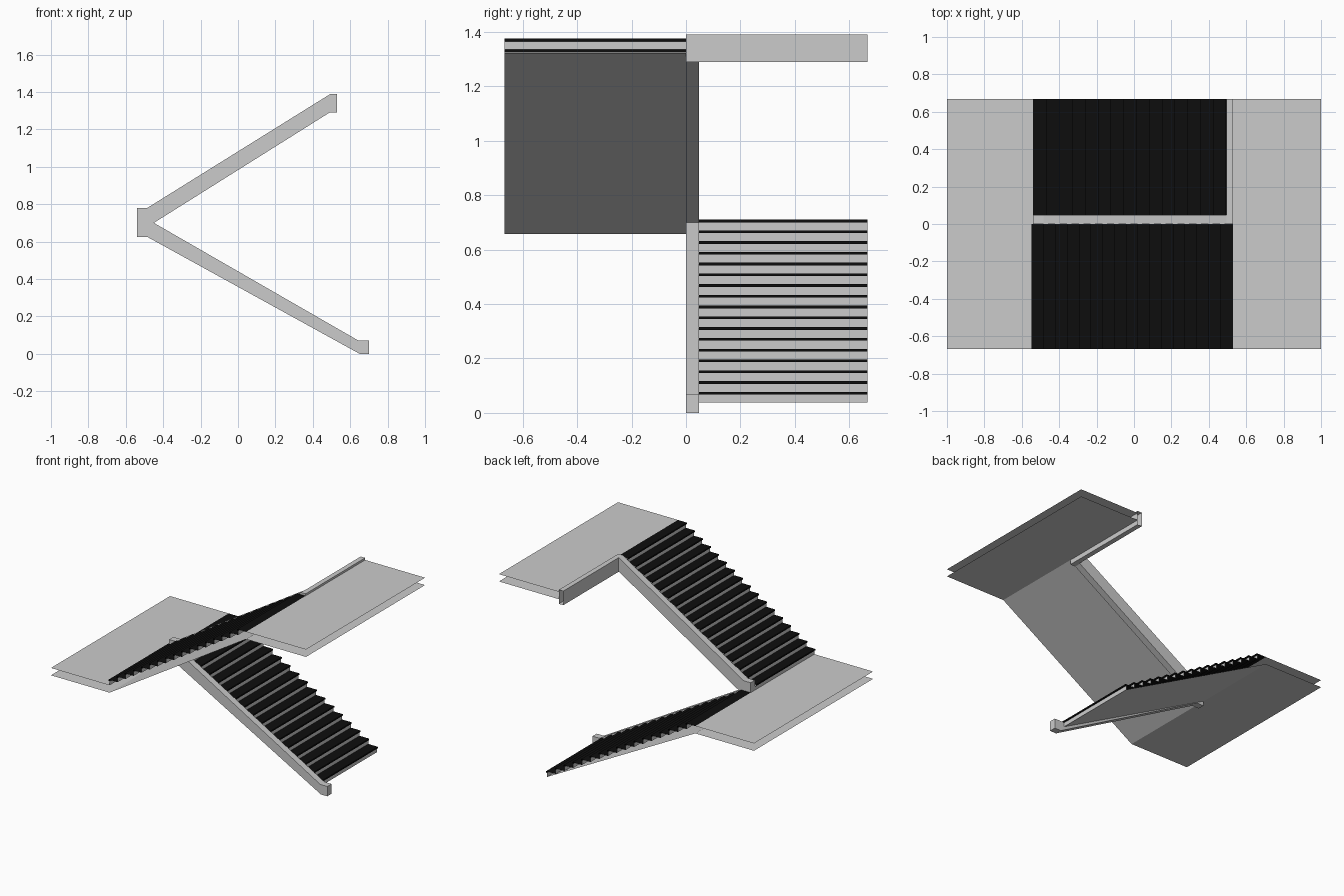
import bpy

if "Cube" in bpy.data.objects:
    bpy.data.objects.remove(bpy.data.objects["Cube"])

W = 0.667            # half width of the staircase
RAIL = 0.047         # thickness of the stringer wall
XL, XR = -0.54, 0.53 # landing edges
Z1, Z2 = 0.71, 1.375 # landing heights
SLAB = 0.052         # landing depth

black = bpy.data.materials.new("black_tread")
black.diffuse_color = (0.004, 0.004, 0.004, 1)
black.use_nodes = True
black.node_tree.nodes["Principled BSDF"].inputs["Base Color"].default_value = black.diffuse_color


def make(name, verts, faces, mat=None):
    me = bpy.data.meshes.new(name)
    me.from_pydata(verts, [], faces)
    ob = bpy.data.objects.new(name, me)
    bpy.context.collection.objects.link(ob)
    if mat:
        me.materials.append(mat)
    return ob


def ribbons(name, profiles, y0, y1, mat=None):
    """Open sheets: each xz profile swept along y."""
    verts, faces = [], []
    for prof in profiles:
        for a, b in zip(prof, prof[1:]):
            n = len(verts)
            verts += [(a[0], y0, a[1]), (b[0], y0, b[1]),
                      (b[0], y1, b[1]), (a[0], y1, a[1])]
            faces.append((n, n + 1, n + 2, n + 3))
    return make(name, verts, faces, mat)


def flight(name, x0, z0, x1, z1, y0, y1, soffit, n=17, nose=0.007, lip=0.01):
    """Black nosed treads, grey risers and a sloping soffit sheet."""
    run, rise = (x1 - x0) / n, (z1 - z0) / n
    over = nose if run > 0 else -nose
    treads, risers = [], []
    for k in range(n):
        x, z = x0 + k * run, z0 + k * rise
        top = z + rise
        risers.append([(x, z), (x, top - lip)])
        treads.append([(x, top - lip), (x - over, top - lip),
                       (x - over, top), (x + run, top)])
    ribbons(name + "_treads", treads, y0, y1, black)
    ribbons(name + "_risers", risers, y0, y1)
    ribbons(name + "_soffit", [soffit], y0, y1)


# Lower flight climbs to the left at the back, upper flight to the right in front
flight("lower_flight", 0.623, 0.038, XL, Z1, RAIL, W,
       [(0.623, 0.038), (XL, Z1 - SLAB)])
flight("upper_flight", XL, Z1, XR, Z2, -W, 0,
       [(XL, Z1 - SLAB), (XR, Z2 - SLAB)])

# Landings: top and bottom sheets
for name, xa, xb, z in (("middle_landing", -1, XL, Z1), ("top_landing", XR, 1, Z2)):
    ribbons(name, [[(xa, z), (xb, z)], [(xb, z - SLAB), (xa, z - SLAB)]], -W, W)

# Zigzag stringer wall between the flights
outline = [(0.70, 0), (0.70, 0.07), (0.645, 0.07), (-0.45, 0.70), (0.49, 1.29),
           (XR, 1.29), (XR, 1.39), (0.495, 1.39), (-0.485, 0.78), (XL, 0.78),
           (XL, 0.625), (-0.485, 0.625), (0.65, 0)]
n = len(outline)
verts = [(x, y, z) for y in (0, RAIL) for x, z in outline]
faces = [tuple(range(n))[::-1], tuple(range(n, 2 * n))]
faces += [(i, (i + 1) % n, (i + 1) % n + n, i + n) for i in range(n)]
make("zigzag_stringer", verts, faces)

# Curb along the open edge of the top landing
ribbons("landing_curb", [[(0.495, 1.29), (XR, 1.29), (XR, 1.39),
                          (0.495, 1.39), (0.495, 1.29)]], RAIL, W)
